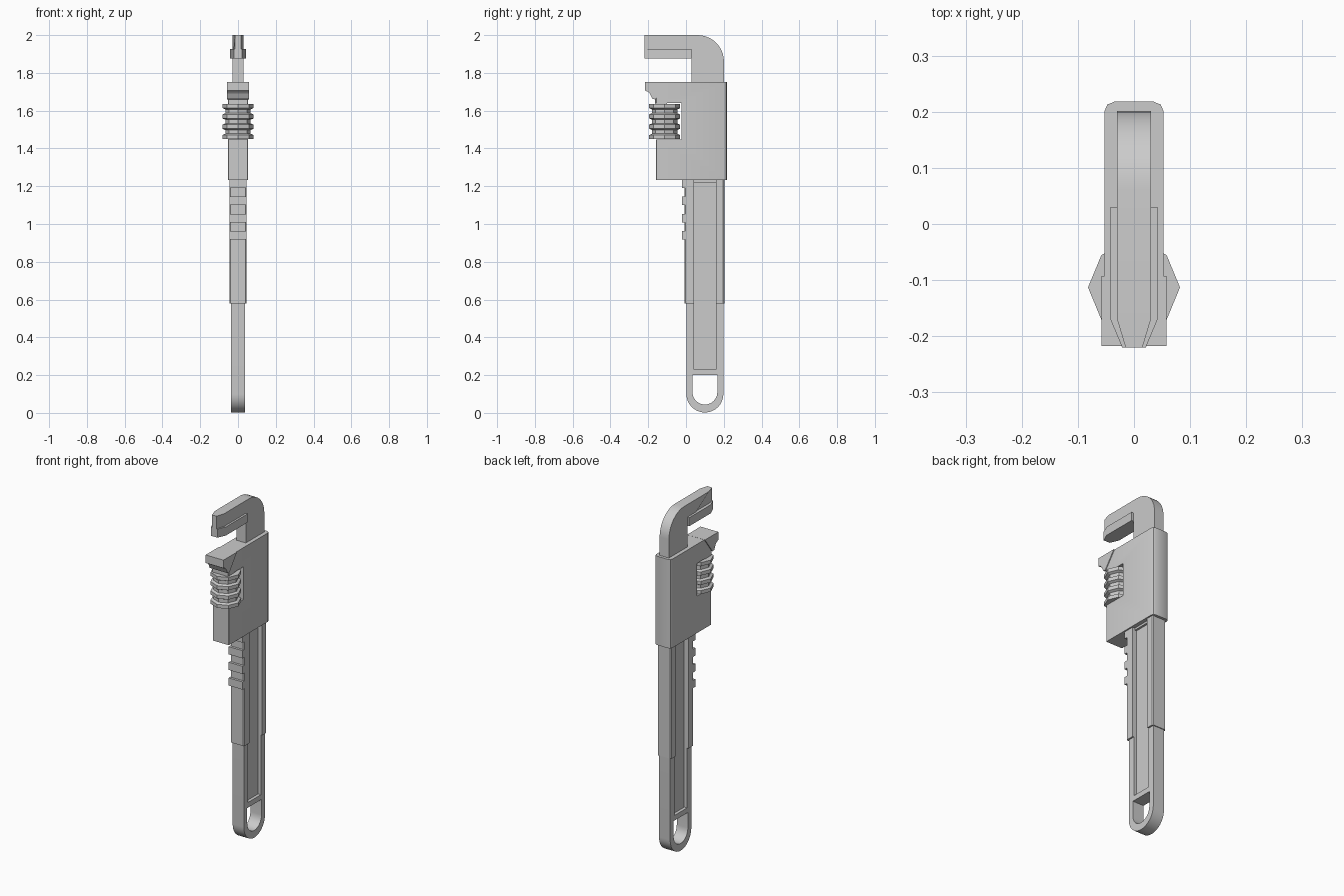
import bpy, bmesh, math

if "Cube" in bpy.data.objects:
    bpy.data.objects.remove(bpy.data.objects["Cube"])


def prism(name, pts, hx, taper=1.0, bevel=None):
    """Extrude a (y, z) profile from -hx to hx. taper narrows the jaw tip.
    bevel maps a y position to the bevel width of the upright/long edges there."""
    bm = bmesh.new()
    face = bm.faces.new([bm.verts.new((-hx, y, z)) for y, z in pts])
    ext = bmesh.ops.extrude_face_region(bm, geom=[face])
    for v in ext["geom"]:
        if isinstance(v, bmesh.types.BMVert):
            v.co.x = hx
    for v in bm.verts:
        if v.co.y < -0.2:
            v.co.x *= taper
    bmesh.ops.recalc_face_normals(bm, faces=bm.faces[:])
    for y, (width, segs) in (bevel or {}).items():
        edges = [e for e in bm.edges
                 if all(abs(v.co.y - y) < 1e-4 for v in e.verts)
                 and abs(e.verts[0].co.z - e.verts[1].co.z) > 0.01]
        bmesh.ops.bevel(bm, geom=edges, offset=width, segments=segs,
                        profile=0.5, affect='EDGES')
    mesh = bpy.data.meshes.new(name)
    bm.to_mesh(mesh)
    bm.free()
    ob = bpy.data.objects.new(name, mesh)
    bpy.context.collection.objects.link(ob)
    return ob


def box(y0, y1, z0, z1):
    return [(y0, z0), (y1, z0), (y1, z1), (y0, z1)]


def arc(cy, cz, r, a0, a1, n):
    return [(cy + r * math.cos(math.radians(a0 + (a1 - a0) * i / n)),
             cz + r * math.sin(math.radians(a0 + (a1 - a0) * i / n)))
            for i in range(n + 1)]


def cut(ob, cutter):
    mod = ob.modifiers.new("cut", 'BOOLEAN')
    mod.operation = 'DIFFERENCE'
    mod.solver = 'EXACT'
    mod.object = cutter
    bpy.context.view_layer.objects.active = ob
    bpy.ops.object.modifier_apply(modifier=mod.name)
    bpy.data.objects.remove(cutter)


def smooth(ob):
    bpy.ops.object.select_all(action='DESELECT')
    ob.select_set(True)
    bpy.context.view_layer.objects.active = ob
    bpy.ops.object.shade_smooth_by_angle(angle=math.radians(30))


# handle: round foot with a hanging hole and a sunken panel on both sides
handle = prism("handle", arc(0.1, 0.1, 0.098, 180, 360, 16)
               + [(0.198, 1.26), (0.002, 1.26)], 0.036)
cut(handle, prism("hole_cutter", arc(0.1, 0.11, 0.066, 180, 360, 12)
                  + [(0.166, 0.2), (0.034, 0.2)], 0.2))
for side in (-1, 1):
    panel = prism("panel_cutter", box(0.042, 0.16, 0.23, 1.3), 0.05)
    panel.location.x = side * 0.068
    bpy.context.view_layer.update()
    cut(handle, panel)
smooth(handle)

# thicker grip rails in front of and behind the panel
prism("front_grip", box(-0.008, 0.042, 0.58, 1.25), 0.045, bevel={-0.008: (0.006, 1)})
prism("back_grip", box(0.16, 0.203, 0.58, 1.25), 0.045, bevel={0.203: (0.006, 1)})

# rack teeth
for i in range(4):
    z = 0.917 + i * 0.0915
    prism(f"rack_tooth_{i + 1}", box(-0.022, 0.0, z, z + 0.045), 0.045)

# head block with the slot for the adjusting nut
head = prism("head_block", [
    (-0.16, 1.232), (0.218, 1.232), (0.218, 1.752), (-0.16, 1.752),
    (-0.16, 1.64), (-0.025, 1.64), (-0.025, 1.448), (-0.16, 1.448)],
    0.053, bevel={0.218: (0.018, 2), -0.16: (0.003, 1)})
smooth(head)

# lower jaw, flared out at the front
lower = prism("lower_jaw", [
    (-0.217, 1.753), (-0.217, 1.706), (-0.203, 1.701), (-0.192, 1.69),
    (-0.184, 1.674), (-0.178, 1.662), (-0.162, 1.66), (-0.093, 1.753)], 0.058)
prism("jaw_neck", box(-0.165, -0.1, 1.635, 1.70), 0.05)

# hooked upper jaw and its stem, narrowing at the tip
hook = prism("hook_jaw", [(0.03, 1.22), (0.201, 1.22)]
             + arc(0.061, 1.86, 0.14, 0, 90, 10)
             + [(-0.17, 2.0), (-0.22, 2.0), (-0.22, 1.878), (-0.17, 1.878),
                (0.03, 1.878)], 0.03, taper=0.5)
smooth(hook)
prism("hook_jaw_pad", [(-0.22, 1.876), (-0.17, 1.876), (0.03, 1.876),
                       (0.03, 1.926), (-0.17, 1.926), (-0.22, 1.926)],
      0.042, taper=0.5)

# eight-sided adjusting nut with four ridges
SIDES, R_OUT, R_IN = 8, 0.082, 0.067
profile = []
for i in range(4):
    z = 1.45 + i * 0.0545
    if i:
        profile.append((R_IN, z - 0.007))
    profile += [(R_OUT, z), (R_OUT, z + 0.021)]
    if i < 3:
        profile.append((R_IN, z + 0.028))
bm = bmesh.new()
rings = [[bm.verts.new((r * math.cos(math.tau * k / SIDES),
                        -0.113 + r * math.sin(math.tau * k / SIDES), z))
          for k in range(SIDES)] for r, z in profile]
for a, b in zip(rings, rings[1:]):
    for k in range(SIDES):
        n = (k + 1) % SIDES
        bm.faces.new((a[k], a[n], b[n], b[k]))
bm.faces.new(rings[0][::-1])
bm.faces.new(rings[-1])
mesh = bpy.data.meshes.new("adjusting_nut")
bm.to_mesh(mesh)
bm.free()
bpy.context.collection.objects.link(bpy.data.objects.new("adjusting_nut", mesh))
